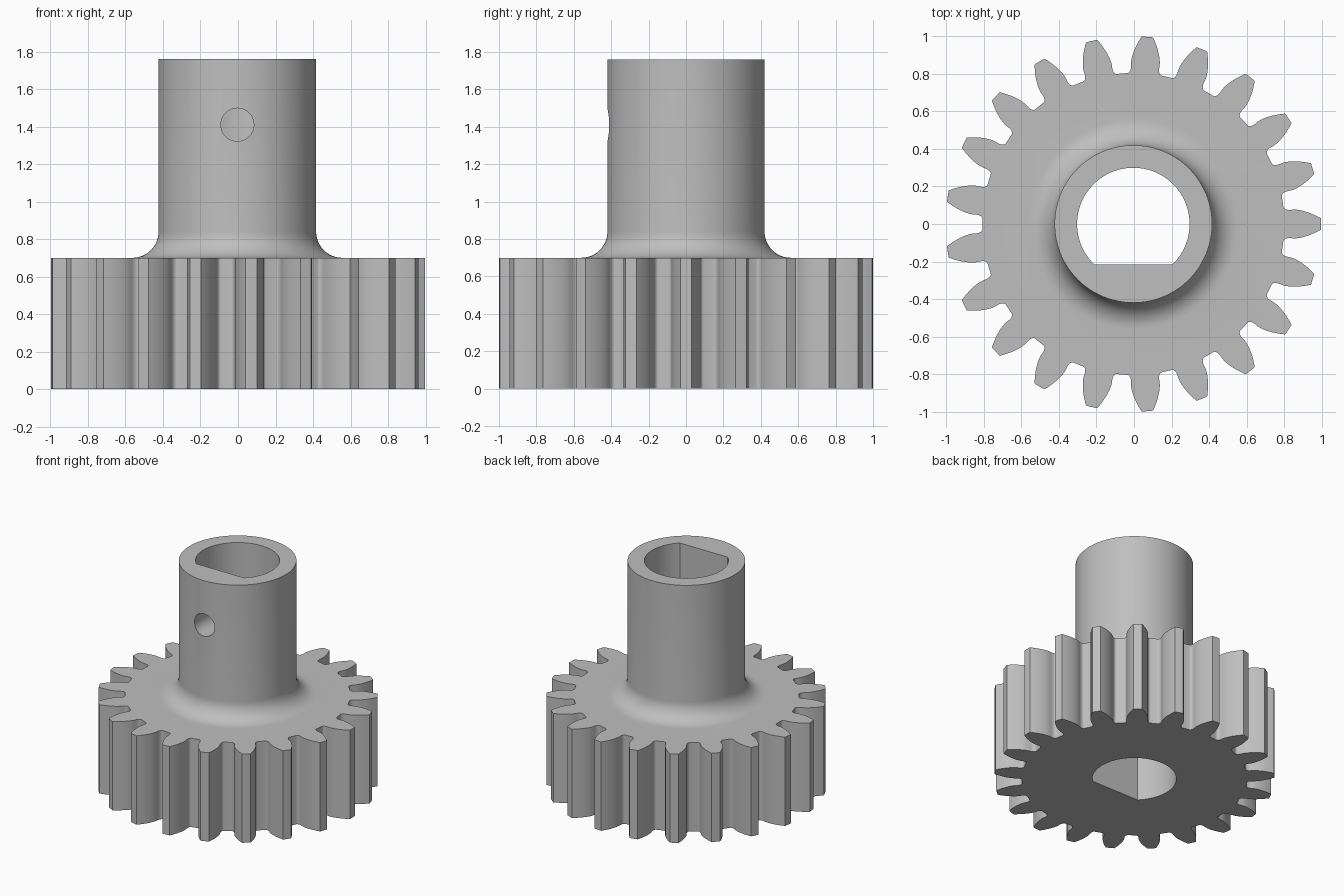
import bpy
import bmesh
from math import sin, cos, tan, pi, radians, sqrt, acos, asin
from mathutils import Matrix, Vector

if "Cube" in bpy.data.objects:
    bpy.data.objects.remove(bpy.data.objects["Cube"], do_unlink=True)

# Main dimensions
TEETH = 21
TIP_R = 1.001
MODULE = 2 * TIP_R / (TEETH + 2)
PITCH_R = MODULE * TEETH / 2
ROOT_R = PITCH_R - 1.25 * MODULE
PRESSURE = radians(20)
BASE_R = PITCH_R * cos(PRESSURE)
GEAR_H, TOTAL_H = 0.70, 1.76
HUB_R, FILLET_R = 0.42, 0.14
BORE_R, FLAT_Y = 0.30, -0.216
SCREW_R, SCREW_Z = 0.088, 1.41
CENTRE_X = -0.0035

grey = bpy.data.materials.new("plain_grey")
grey.use_nodes = True
grey.diffuse_color = (0.52, 0.52, 0.52, 1)
grey.node_tree.nodes["Principled BSDF"].inputs["Base Color"].default_value = (0.52, 0.52, 0.52, 1)


def finish(bm, name):
    bmesh.ops.recalc_face_normals(bm, faces=bm.faces)
    mesh = bpy.data.meshes.new(name)
    bm.to_mesh(mesh)
    bm.free()
    mesh.materials.append(grey)
    obj = bpy.data.objects.new(name, mesh)
    bpy.context.collection.objects.link(obj)
    obj.location.x = CENTRE_X
    return obj


def prism(name, outline, z0, z1):
    bm = bmesh.new()
    face = bm.faces.new([bm.verts.new((x, y, z0)) for x, y in outline])
    top = bmesh.ops.extrude_face_region(bm, geom=[face])["geom"]
    moved = [v for v in top if isinstance(v, bmesh.types.BMVert)]
    bmesh.ops.translate(bm, verts=moved, vec=(0, 0, z1 - z0))
    return finish(bm, name)


def lathe(name, profile, steps=128):
    bm = bmesh.new()
    rings = [[bm.verts.new((r * cos(2 * pi * i / steps), r * sin(2 * pi * i / steps), z))
              for i in range(steps)] for r, z in profile]
    for a, b in zip(rings, rings[1:]):
        for i in range(steps):
            j = (i + 1) % steps
            bm.faces.new((a[i], a[j], b[j], b[i]))
    bm.faces.new(rings[0])
    bm.faces.new(rings[-1])
    return finish(bm, name)


def combine(target, tool, operation):
    mod = target.modifiers.new(operation.lower(), "BOOLEAN")
    mod.operation, mod.solver, mod.object = operation, "EXACT", tool
    tool.hide_render = True
    bpy.context.view_layer.objects.active = target
    bpy.ops.object.modifier_apply(modifier=mod.name)
    bpy.data.objects.remove(tool, do_unlink=True)


def half_angle(r):
    # Half the tooth's angular width on its involute flank at radius r
    a = acos(min(1, BASE_R / r))
    return pi / (2 * TEETH) + (tan(PRESSURE) - PRESSURE) - (tan(a) - a)


# Gear outline: root fillet, then involute flank, mirrored over each tooth
flank = []
root_angle = pi / TEETH - radians(2.0)
base_angle = half_angle(BASE_R)
fillet_top = ROOT_R + 0.035
for i in range(7):
    t = i / 6 * pi / 2
    flank.append((ROOT_R + (fillet_top - ROOT_R) * (1 - cos(t)),
                  root_angle - (root_angle - base_angle) * sin(t)))
for i in range(9):
    r = BASE_R + (TIP_R - BASE_R) * i / 8
    flank.append((r, half_angle(r)))
tooth = [(r, -a) for r, a in flank] + [(TIP_R, 0)] + [(r, a) for r, a in reversed(flank)]
tooth.append((ROOT_R, pi / TEETH))
outline = []
for k in range(TEETH):
    turn = 2 * pi * k / TEETH
    outline += [(r * cos(a + turn), r * sin(a + turn)) for r, a in tooth]
gear = prism("gear_with_hub", outline, 0, GEAR_H)

# Hub with a concave fillet where it meets the gear
foot = HUB_R + FILLET_R
profile = [(foot, GEAR_H / 2), (foot, GEAR_H)]
for i in range(1, 13):
    t = i / 12 * pi / 2
    profile.append((foot - FILLET_R * sin(t), GEAR_H + FILLET_R * (1 - cos(t))))
profile.append((HUB_R, TOTAL_H))
combine(gear, lathe("hub", profile), "UNION")

# D-shaped bore, flat towards the front
start = asin(FLAT_Y / BORE_R)
sweep = pi - 2 * start
bore = [(BORE_R * cos(start + sweep * i / 96), BORE_R * sin(start + sweep * i / 96))
        for i in range(97)]
combine(gear, prism("bore_cutter", bore, -0.2, TOTAL_H + 0.2), "DIFFERENCE")

# Set-screw hole through the front wall of the hub
bm = bmesh.new()
bmesh.ops.create_cone(bm, cap_ends=True, segments=48, radius1=SCREW_R, radius2=SCREW_R, depth=0.5,
                      matrix=Matrix.Translation((0, -0.35, SCREW_Z)) @ Matrix.Rotation(pi / 2, 4, "X"))
combine(gear, finish(bm, "screw_hole_cutter"), "DIFFERENCE")

bpy.ops.object.select_all(action="DESELECT")
gear.select_set(True)
bpy.context.view_layer.objects.active = gear
bpy.ops.object.shade_smooth_by_angle(angle=radians(25))
